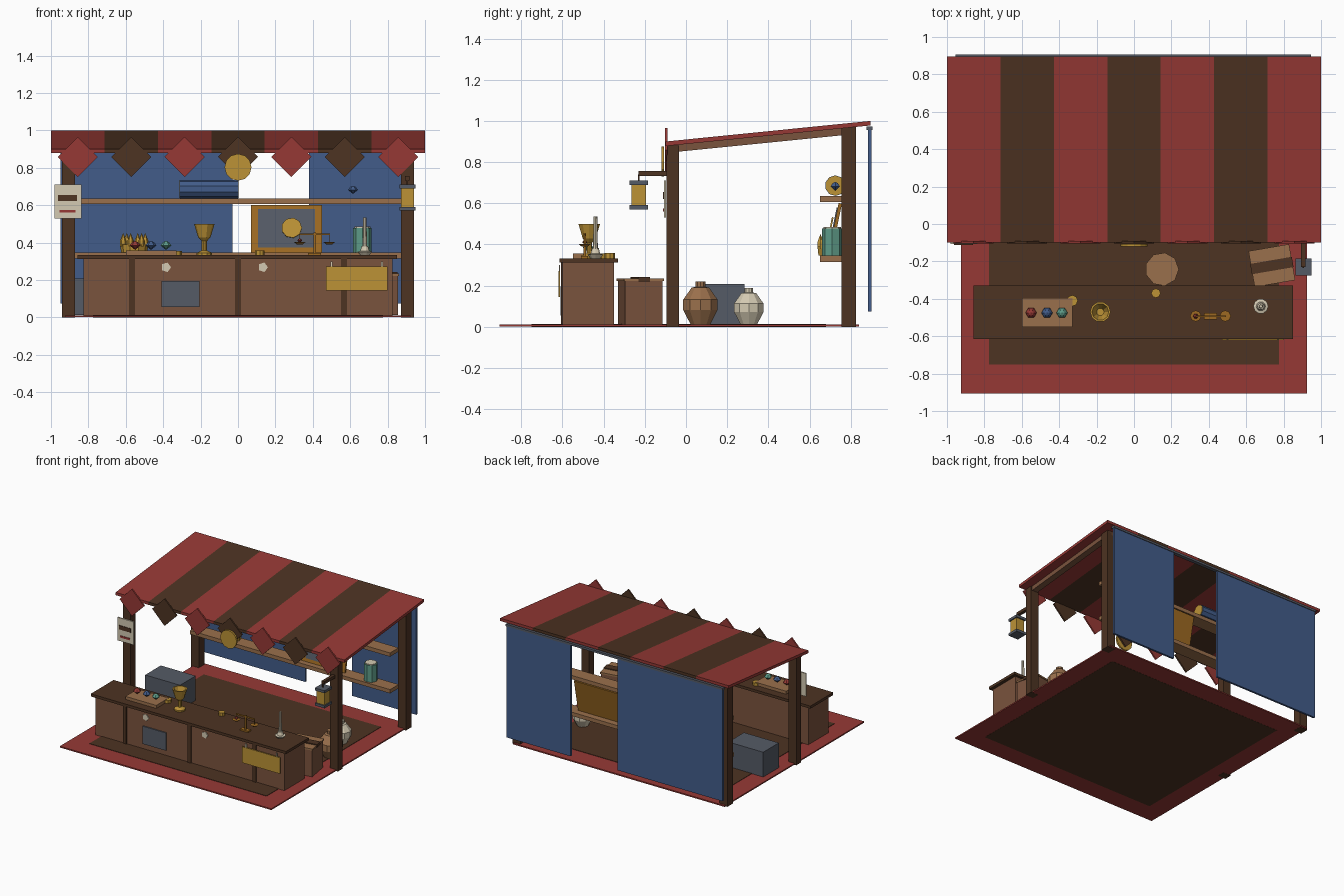
import bpy, bmesh, math
from mathutils import Matrix, Vector

if "Cube" in bpy.data.objects:
    bpy.data.objects.remove(bpy.data.objects["Cube"])


def material(name, rgb):
    m = bpy.data.materials.new(name)
    lin = [((c / 255 + 0.055) / 1.055) ** 2.4 for c in rgb]
    m.diffuse_color = (*lin, 1)
    m.use_nodes = True
    m.node_tree.nodes["Principled BSDF"].inputs["Base Color"].default_value = m.diffuse_color
    return m


RED = material("red cloth", (150, 57, 53))
DARK = material("dark wood", (77, 51, 34))
WOOD = material("brown wood", (122, 83, 61))
TAN = material("light wood", (154, 112, 76))
BLUE = material("blue cloth", (66, 92, 138))
GREY = material("grey metal", (85, 91, 102))
GOLD = material("gold", (188, 146, 54))
CREAM = material("cream", (212, 202, 178))
TEAL = material("teal glass", (94, 155, 136))
BRONZE = material("bronze", (158, 106, 34))


def finish(bm, name, mat, matrix=Matrix()):
    bmesh.ops.recalc_face_normals(bm, faces=bm.faces)
    me = bpy.data.meshes.new(name)
    bm.to_mesh(me)
    bm.free()
    me.materials.append(mat)
    ob = bpy.data.objects.new(name, me)
    ob.matrix_world = matrix
    bpy.context.collection.objects.link(ob)
    return ob


def box(name, mat, x, y, z, pivot=None, rot=0, axis='Z'):
    """Box from min/max pairs, optionally turned about a pivot."""
    bm = bmesh.new()
    bmesh.ops.create_cube(bm, size=1)
    for v in bm.verts:
        v.co = Vector([(a + b) / 2 + c * (b - a) for (a, b), c in zip((x, y, z), v.co)])
    if rot:
        p = Vector(pivot)
        bmesh.ops.rotate(bm, verts=bm.verts, cent=p, matrix=Matrix.Rotation(rot, 3, axis))
    return finish(bm, name, mat)


def prism(name, mat, profile, x0, x1):
    """Side profile in y, z stretched along x."""
    bm = bmesh.new()
    f = bm.faces.new([bm.verts.new((x0, y, z)) for y, z in profile])
    new = bmesh.ops.extrude_face_region(bm, geom=[f])['geom']
    bmesh.ops.translate(bm, vec=(x1 - x0, 0, 0),
                        verts=[v for v in new if isinstance(v, bmesh.types.BMVert)])
    return finish(bm, name, mat)


def lathe(name, mat, loc, profile, n=10, rot=Matrix()):
    """Closed turned shape from radius, height pairs."""
    bm = bmesh.new()
    rings = [[bm.verts.new((r * math.cos(2 * math.pi * i / n), r * math.sin(2 * math.pi * i / n), z))
              for i in range(n)] for r, z in profile]
    for a, b in zip(rings, rings[1:]):
        for i in range(n):
            j = (i + 1) % n
            bm.faces.new((a[i], a[j], b[j], b[i]))
    bm.faces.new(rings[0])
    bm.faces.new(rings[-1])
    bmesh.ops.remove_doubles(bm, verts=bm.verts, dist=1e-5)
    return finish(bm, name, mat, Matrix.Translation(loc) @ rot)


def gem(name, mat, x, y, z, s=0.03):
    lathe(name, mat, (x, y, z), [(0.0, -s * .8), (s, 0), (s * .5, s * .6), (0.0, s * .8)], 6)


FACE_FRONT = Matrix.Rotation(math.pi / 2, 4, 'X')
FACE_SIDE = Matrix.Rotation(math.pi / 2, 4, 'Y')

# Floor rug with dark centre
box("rug_border", RED, (-.925, .925), (-.905, .84), (.001, .011))
box("rug_centre", DARK, (-.775, .775), (-.75, .68), (0, .014))

# Posts and rafters
for s, side in ((-1, "left"), (1, "right")):
    xs = sorted((s * .872, s * .94))
    box("front_post_" + side, DARK, xs, (-.095, -.035), (0, .882))
    box("back_post_" + side, DARK, xs, (.755, .825), (0, .968))
    prism("rafter_" + side, WOOD, [(-.095, .845), (.825, .937), (.825, .972), (-.095, .88)],
          s * .905 - .025, s * .905 + .025)

# Striped roof and hanging diamonds
w = 2 / 7
roof = [(-.1, .90), (.895, 1.0), (.895, .978), (-.1, .878)]
h = .107 / math.sqrt(2)
for i in range(7):
    x = -1 + w * (i + .5)
    mat = (RED, DARK)[i % 2]
    prism("roof_stripe", mat, roof, x - w / 2, x + w / 2)
    box("bunting_diamond", mat, (x - h, x + h), (-.103, -.091), (.858 - h, .858 + h),
        (x, -.1, .858), math.pi / 4, 'Y')
lathe("round_sign", GOLD, (0, -.106, .803), [(.072, 0), (.072, .014)], 12, FACE_FRONT)

# Curtains on a rail
box("curtain_rail", GREY, (-.955, .945), (.876, .905), (.955, .972))
box("curtain_wide", BLUE, (-.95, -.03), (.884, .9), (.075, .965))
box("curtain_narrow", BLUE, (.38, .94), (.884, .9), (.075, .965))

# Shelves
for z in (.316, .606):
    box("shelf", TAN, (-.875, .875), (.65, .757), (z, z + .03))

# Counter
box("counter_body", WOOD, (-.825, .825), (-.6, -.35), (.01, .312))
box("counter_top", DARK, (-.857, .85), (-.615, -.33), (.312, .333))
for x in (-.567, 0, .567):
    box("counter_strip", DARK, (x - .015, x + .015), (-.608, -.6), (.014, .312))
box("grey_panel", GREY, (-.41, -.205), (-.609, -.6), (.055, .195))
box("gold_plaque", GOLD, (.47, .80), (-.62, -.611), (.145, .272))
for x in (.5, .77):
    box("plaque_hook", CREAM, (x - .006, x + .006), (-.618, -.612), (.272, .3))
for x in (-.385, .133):
    lathe("paper_tag", CREAM, (x, -.6, .268), [(.027, 0), (.027, .007)], 5, FACE_FRONT)

# Gem tray and other goods on the counter
box("gem_tray", TAN, (-.6, -.33), (-.55, -.395), (.333, .357))
for x, m in ((-.55, RED), (-.465, BLUE), (-.385, TEAL)):
    gem("tray_gem", m, x, -.475, .385)
lathe("goblet", GOLD, (-.18, -.47, .333),
      [(.042, 0), (.042, .012), (.014, .025), (.014, .075), (.033, .095), (.055, .167), (.045, .167), (.02, .105)], 10)
lathe("coin_stack", GOLD, (.117, -.37, .333), [(.025, 0), (.025, .025)], 8)
lathe("small_pot", GOLD, (-.33, -.41, .333), [(.03, 0), (.03, .022)], 8)
lathe("candle_dish", CREAM, (.678, -.44, .333), [(.025, 0), (.04, .018), (.025, .022), (.018, .045), (.018, .05)], 10)
lathe("candle", CREAM, (.678, -.44, .37), [(.012, 0), (.009, .165)], 8)

# Balance scale
box("scale_base", BRONZE, (.375, .445), (-.51, -.475), (.333, .345))
box("scale_post", BRONZE, (.405, .417), (-.498, -.486), (.345, .455))
box("scale_beam", BRONZE, (.328, .492), (-.496, -.488), (.44, .45))
for x in (.33, .488):
    lathe("scale_pan", BRONZE, (x, -.492, .39), [(.015, 0), (.03, .012), (.006, .012)], 8)
    box("scale_cord", BRONZE, (x - .002, x + .002), (-.494, -.49), (.395, .442))
gem("scale_gem", RED, .33, -.492, .411, .014)

# Framed picture leaning on the lower shelf
tilt, piv = -.2, (.26, .70, .346)
box("picture_frame", BRONZE, (.07, .45), (.69, .706), (.346, .605), piv, tilt, 'X')
box("picture_panel", GREY, (.108, .412), (.685, .691), (.372, .582), piv, tilt, 'X')
lathe("picture_disc", GOLD, (.287, .706, .478), [(.055, 0), (.055, .008)], 9,
      Matrix.Rotation(tilt, 4, 'X') @ FACE_FRONT)

# Crown, jar, cloth roll and gem on the shelves
lathe("crown_band", GOLD, (-.555, .71, .346), [(.07, 0), (.075, .045)], 10)
for i in range(6):
    a = i * math.pi / 3 + .2
    lathe("crown_point", GOLD, (-.555 + .06 * math.cos(a), .71 + .06 * math.sin(a), .38),
          [(.017, 0), (.017, .03), (0.0, .072)], 6)
lathe("jar", TEAL, (.665, .71, .346), [(.05, 0), (.05, .132)], 8)
lathe("jar_lid", CREAM, (.665, .71, .478), [(.043, 0), (.043, .007)], 8)
lathe("cloth_roll", BLUE, (-.31, .725, .686), [(.05, 0), (.05, .31)], 10, FACE_SIDE)
for x in (-.314, 0):
    lathe("roll_end", GOLD, (x, .725, .686), [(.048, 0), (.048, .004)], 10, FACE_SIDE)
gem("shelf_gem", BLUE, .615, .725, .682, .027)

# Notice on the left post
box("notice", CREAM, (-.98, -.838), (-.108, -.098), (.53, .712))
box("notice_picture", DARK, (-.963, -.86), (-.112, -.107), (.622, .654))
box("notice_stripe", RED, (-.955, -.868), (-.112, -.107), (.56, .575))

# Lantern on the right post
box("lantern_arm", DARK, (.892, .916), (-.23, -.07), (.733, .756))
box("lantern_hook", DARK, (.9, .908), (-.234, -.226), (.7, .74))
box("lantern_glass", GOLD, (.872, .942), (-.265, -.195), (.59, .69))
for z in (.571, .69):
    box("lantern_cap", GREY, (.864, .95), (-.275, -.185), (z, z + .02))

# Chest, crate, stool and vases on the floor
box("chest", GREY, (-.875, -.57), (.09, .285), (.012, .208))
turn, cen = .17, (.737, -.222, 0)
box("crate", WOOD, (.632, .842), (-.315, -.13), (.012, .222), cen, turn)
box("crate_lid", TAN, (.627, .847), (-.32, -.125), (.222, .235), cen, turn)
box("crate_band", DARK, (.624, .85), (-.25, -.194), (.219, .242), cen, turn)
lathe("stool_seat", TAN, (.15, -.242, .2), [(.09, 0), (.09, .025)], 9)
for i in range(3):
    a = i * 2 * math.pi / 3
    x, y = .15 + .055 * math.cos(a), -.242 + .055 * math.sin(a)
    box("stool_leg", WOOD, (x - .012, x + .012), (y - .012, y + .012), (.012, .2))
vase = [(.05, 0), (.088, .07), (.088, .12), (.045, .178), (.026, .182), (.026, .207)]
lathe("brown_vase", TAN, (.76, .07, .012), vase, 10)
lathe("cream_vase", CREAM, (.69, .305, .012), [(r * .85, z * .85) for r, z in vase], 10)
